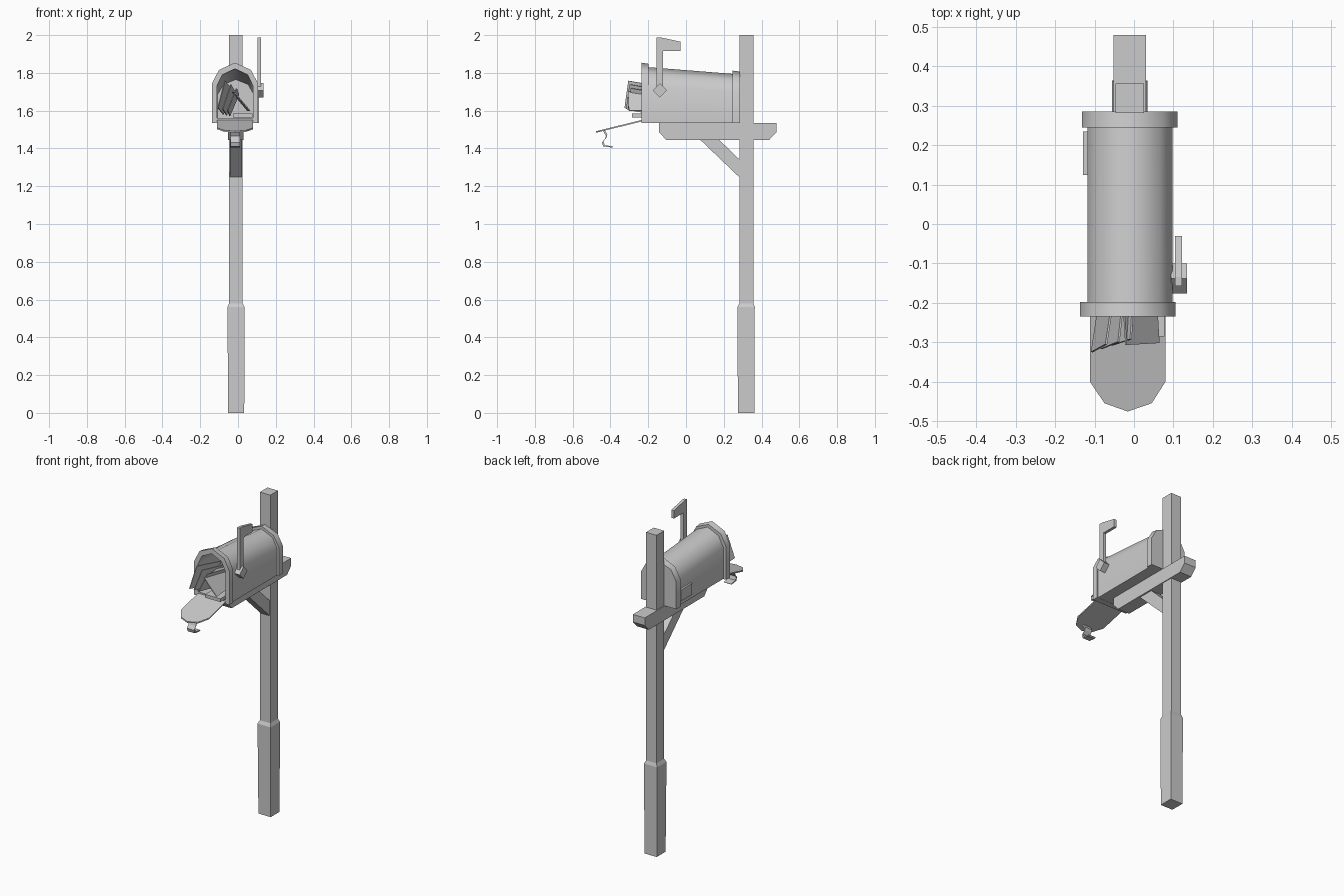
import bpy, bmesh, math
from mathutils import Matrix, Vector, Euler

cube = bpy.data.objects.get("Cube")
if cube:
    bpy.data.objects.remove(cube, do_unlink=True)

grey = bpy.data.materials.new("plain_grey")
grey.use_nodes = True
COLOUR = (0.6, 0.6, 0.6, 1)
grey.diffuse_color = COLOUR
grey.node_tree.nodes["Principled BSDF"].inputs["Base Color"].default_value = COLOUR


def finish(name, bm, smooth=None):
    bmesh.ops.recalc_face_normals(bm, faces=bm.faces)
    mesh = bpy.data.meshes.new(name)
    bm.to_mesh(mesh)
    bm.free()
    mesh.materials.append(grey)
    ob = bpy.data.objects.new(name, mesh)
    bpy.context.collection.objects.link(ob)
    if smooth:
        bpy.ops.object.select_all(action='DESELECT')
        ob.select_set(True)
        bpy.context.view_layer.objects.active = ob
        bpy.ops.object.shade_smooth_by_angle(angle=math.radians(smooth))
    return ob


def loft(name, rings, smooth=None):
    """Skin a row of equal rings and cap both ends."""
    bm = bmesh.new()
    loops = [[bm.verts.new(p) for p in ring] for ring in rings]
    n = len(loops[0])
    for a, b in zip(loops, loops[1:]):
        for i in range(n):
            j = (i + 1) % n
            bm.faces.new((a[i], a[j], b[j], b[i]))
    bm.faces.new(loops[0])
    bm.faces.new(loops[-1])
    return finish(name, bm, smooth)


def prism(name, outline, x0, x1):
    """Extrude a (y, z) outline across x."""
    return loft(name, [[(x, y, z) for y, z in outline] for x in (x0, x1)])


def rect(x0, x1, y0, y1, z):
    return [(x0, y0, z), (x1, y0, z), (x1, y1, z), (x0, y1, z)]


def slab(name, centre, size, rotation=(0, 0, 0)):
    bm = bmesh.new()
    bmesh.ops.create_cube(bm, size=1, matrix=Matrix.LocRotScale(
        Vector(centre), Euler(rotation), Vector(size)))
    return finish(name, bm)


def arch(y, cx, w, bottom, shoulder, top):
    mid = shoulder + 0.65 * (top - shoulder)
    half = [(w, bottom), (w, shoulder), (0.7 * w, mid)]
    pts = [(-x, z) for x, z in half] + [(0, top)] + half[::-1]
    return [(cx + x, y, z) for x, z in pts]


# Post with a thicker sleeve at its foot
loft("post", [rect(-0.047, 0.025, 0.282, 0.357, z) for z in (0.5, 2)])
loft("post_sleeve", [rect(-0.052, 0.033, 0.275, 0.362, 0),
                     rect(-0.056, 0.034, 0.272, 0.364, 0.56),
                     rect(-0.047, 0.025, 0.282, 0.357, 0.58)])

# Cross beam with chamfered ends, and its diagonal brace
prism("cross_beam", [(-0.143, 1.534), (-0.143, 1.487), (-0.105, 1.445),
                     (0.44, 1.445), (0.48, 1.487), (0.48, 1.534)], -0.052, 0.03)
prism("brace", [(0.075, 1.446), (0.175, 1.446), (0.285, 1.34), (0.285, 1.245)],
      -0.042, 0.02)

# Hollow box: inner shell, front rim, tapering body, back rim
loft("box_body", [
    arch(0.24, -0.012, 0.093, 1.56, 1.69, 1.765),
    arch(-0.235, -0.016, 0.096, 1.56, 1.73, 1.822),
    arch(-0.235, -0.016, 0.121, 1.535, 1.745, 1.854),
    arch(-0.198, -0.016, 0.121, 1.535, 1.742, 1.848),
    arch(-0.198, -0.010, 0.108, 1.536, 1.733, 1.83),
    arch(0.245, -0.010, 0.108, 1.536, 1.70, 1.795),
    arch(0.245, -0.011, 0.121, 1.535, 1.71, 1.812),
    arch(0.285, -0.011, 0.121, 1.535, 1.706, 1.807)], 50)

# Open door, sloping down from the front edge
door = [(-0.112, -0.233), (-0.112, -0.40), (-0.075, -0.455), (-0.016, -0.476),
        (0.045, -0.455), (0.08, -0.40), (0.08, -0.233)]
loft("door", [[(x, y, lift + 1.547 + 0.245 * (y + 0.233)) for x, y in door]
              for lift in (-0.004, 0.004)])

# Curled latch strip hanging from the door
path = [(-0.436, 1.497), (-0.420, 1.470), (-0.425, 1.455), (-0.441, 1.435),
        (-0.434, 1.414), (-0.388, 1.408)]
strip = [(y - 0.004, z - 0.003) for y, z in path] + \
        [(y + 0.004, z + 0.003) for y, z in path[::-1]]
prism("latch", strip, -0.04, 0.01)

# Raised flag and its diamond pivot
prism("flag", [(-0.157, 1.71), (-0.157, 1.988), (-0.135, 1.988), (-0.03, 1.965),
               (-0.03, 1.916), (-0.122, 1.916), (-0.122, 1.71)], 0.104, 0.122)
prism("flag_pivot", [(-0.176, 1.708), (-0.138, 1.746), (-0.100, 1.708),
                     (-0.138, 1.67)], 0.094, 0.135)

# Small plate on the side opposite the flag
slab("side_plate", (-0.122, 0.18, 1.6), (0.016, 0.11, 0.07))

# Fan of letters leaning in the opening, one loose letter and a flat parcel
for i in range(3):
    slab("letter", (-0.074 + 0.024 * i, -0.218 + 0.008 * i, 1.669 - 0.012 * i),
         (0.005, 0.2, 0.15 - 0.012 * i), (-0.18, 0.22 + 0.08 * i, -0.19 + 0.03 * i))
slab("loose_letter", (0.015, -0.2, 1.65), (0.005, 0.21, 0.13), (0, -0.7, 0.06))
slab("flat_parcel", (0.025, -0.19, 1.575), (0.105, 0.19, 0.02))
